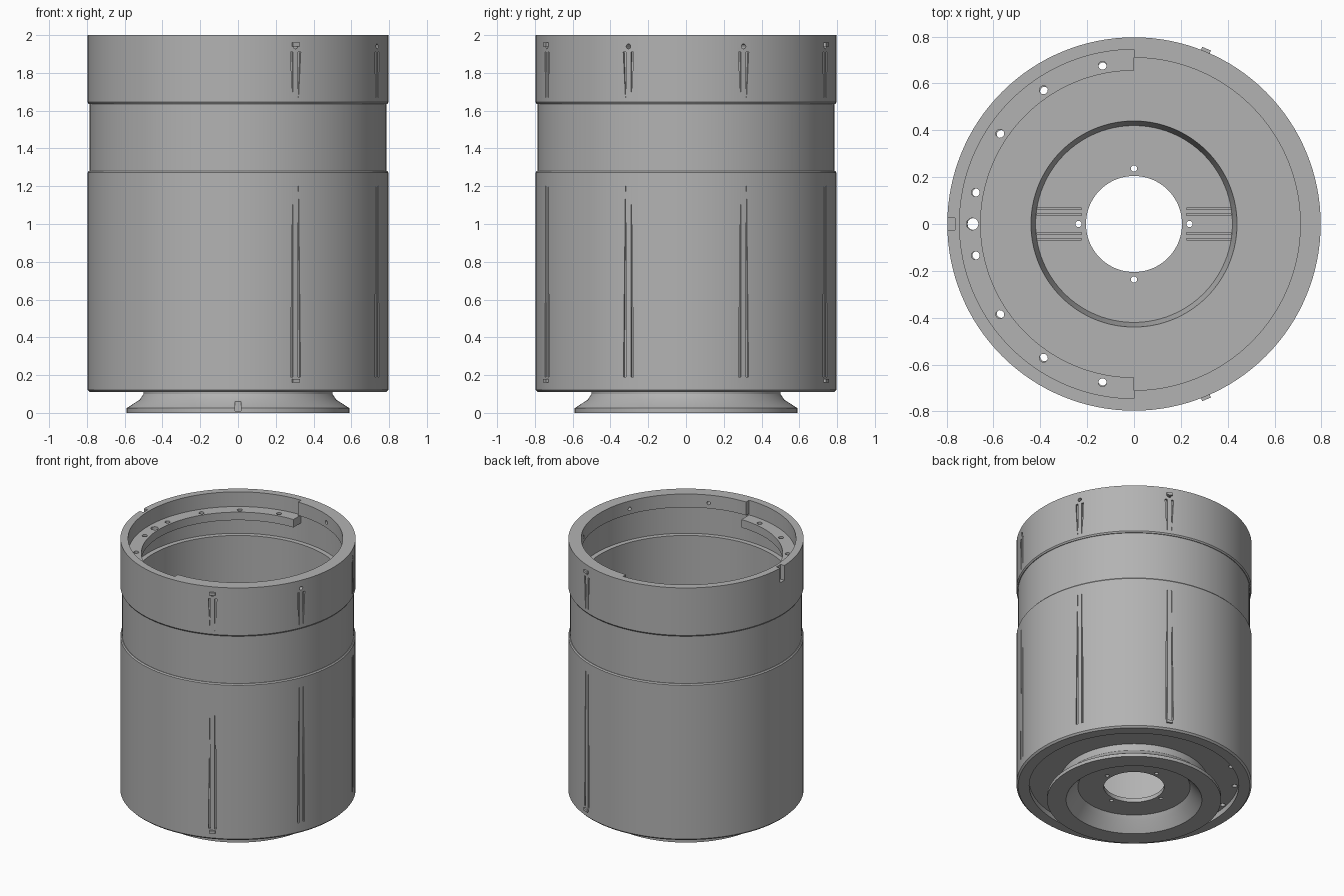
import bpy, bmesh
from math import sin, cos, radians, pi
from mathutils import Matrix, Vector

old = bpy.data.objects.get("Cube")
if old:
    bpy.data.objects.remove(old)

grey = bpy.data.materials.new("machined grey")
grey.use_nodes = True
colour = (0.45, 0.45, 0.45, 1)
grey.diffuse_color = colour
grey.node_tree.nodes["Principled BSDF"].inputs["Base Color"].default_value = colour


def add_object(name, bm):
    bmesh.ops.recalc_face_normals(bm, faces=bm.faces)
    mesh = bpy.data.meshes.new(name)
    bm.to_mesh(mesh)
    bm.free()
    mesh.materials.append(grey)
    obj = bpy.data.objects.new(name, mesh)
    bpy.context.collection.objects.link(obj)
    return obj


def revolve(name, profile, start=0, end=360, steps=128):
    """Spin a closed (radius, height) profile about z."""
    bm = bmesh.new()
    full = end - start == 360
    count = steps if full else steps + 1
    rings = []
    for i in range(count):
        a = radians(start + (end - start) * i / steps)
        rings.append([bm.verts.new((r * cos(a), r * sin(a), z)) for r, z in profile])
    for i in range(steps):
        p, q = rings[i], rings[(i + 1) % count]
        for j in range(len(profile)):
            k = (j + 1) % len(profile)
            bm.faces.new((p[j], q[j], q[k], p[k]))
    if not full:
        bm.faces.new(rings[0])
        bm.faces.new(rings[-1])
    return add_object(name, bm)


cutters = bmesh.new()


def cylinder(bm, matrix, radius, depth, sides=16):
    bmesh.ops.create_cone(bm, cap_ends=True, segments=sides, radius1=radius,
                          radius2=radius, depth=depth, matrix=matrix)


def box(bm, matrix, size):
    bmesh.ops.create_cube(bm, size=1, matrix=matrix @ Matrix.Diagonal((*size, 1)))


def polar(angle, radius, z):
    return (Matrix.Rotation(radians(angle), 4, 'Z')
            @ Matrix.Translation((radius, 0, z)))


def groove(angle, offset, wide_z, tip_z, width):
    """Tapered shallow cut along the outer wall."""
    m = Matrix.Rotation(radians(angle), 4, 'Z')
    lo = [m @ Vector((r, offset + s * width, wide_z)) for r, s in
          ((0.782, -1), (0.81, -1), (0.81, 1), (0.782, 1))]
    hi = [m @ Vector((r, offset * 0.7 + s * 0.002, tip_z)) for r, s in
          ((0.791, -1), (0.81, -1), (0.81, 1), (0.791, 1))]
    a, b = ([cutters.verts.new(v) for v in ring] for ring in (lo, hi))
    for i in range(4):
        k = (i + 1) % 4
        cutters.faces.new((a[i], a[k], b[k], b[i]))
    cutters.faces.new(a[::-1])
    cutters.faces.new(b)


# Main shell: outer wall with waist, stepped bore, floor, well and foot flange
shell = revolve("housing_shell", [
    (0.205, 0.10), (0.38, 0.10), (0.40, 0.07), (0.46, 0.0), (0.59, 0.0), (0.59, 0.025),
    (0.52, 0.07), (0.50, 0.10), (0.50, 0.15), (0.71, 0.15), (0.71, 0.11),
    (0.785, 0.11), (0.797, 0.122), (0.797, 1.272), (0.79, 1.28), (0.785, 1.28),
    (0.785, 1.635), (0.79, 1.635), (0.797, 1.645), (0.797, 2.0), (0.745, 2.0),
    (0.745, 1.69), (0.71, 1.69), (0.71, 0.22), (0.44, 0.22), (0.42, 0.13), (0.205, 0.13)])

# Half-round ledge on one side and matching lip on the other
ledge = revolve("screw_ledge", [(0.655, 1.83), (0.75, 1.83), (0.75, 1.89), (0.655, 1.89)],
                90, 270, 64)
lip = revolve("rim_lip", [(0.71, 1.90), (0.75, 1.90), (0.75, 2.0), (0.71, 2.0)],
              -90, 90, 64)

# Screw holes through the ledge and floor
for angle in (101.25, 124, 146, 168.75, 180, 191.25, 214, 236, 258.75):
    radius = 0.026 if angle == 180 else 0.018
    cylinder(cutters, polar(angle, 0.69, 1.86), radius, 0.2, 12)
    cylinder(cutters, polar(angle, 0.685, 0.17), radius, 0.24, 12)

# Radial holes and tapered grooves round the left side
for angle in (-67.5, -22.5, 22.5, 67.5):
    cylinder(cutters, polar(angle, 0.75, 1.94) @ Matrix.Rotation(pi / 2, 4, 'Y'),
             0.013, 0.2, 12)
    for side in (-1, 1):
        groove(angle, side * 0.022, 0.19, 1.2, 0.007)
        groove(angle, side * 0.022, 1.91, 1.67, 0.008)

# Small holes and radial grooves around the centre bore
for angle in (0, 90, 180, 270):
    cylinder(cutters, polar(angle, 0.237, 0.115), 0.014, 0.1, 12)
for angle in (0, 180):
    for y in (-0.065, -0.04, 0.04, 0.065):
        box(cutters, polar(angle, 0.32, 0.13) @ Matrix.Translation((0, y, 0)),
            (0.19, 0.008, 0.016))

# Alignment notch in the rim and vertical slot in the foot flange
box(cutters, polar(180, 0.79, 1.95), (0.05, 0.05, 0.12))
box(cutters, polar(-90, 0.58, 0.05), (0.09, 0.03, 0.08))

cutter = add_object("hole_cutters", cutters)
for obj in (shell, ledge, lip):
    mod = obj.modifiers.new("holes", 'BOOLEAN')
    mod.operation = 'DIFFERENCE'
    mod.solver = 'EXACT'
    mod.object = cutter
    bpy.context.view_layer.objects.active = obj
    bpy.ops.object.modifier_apply(modifier=mod.name)
bpy.data.objects.remove(cutter)

# Little raised nubs at the ends of the front and back grooves
nubs = bmesh.new()
for angle in (-67.5, 67.5):
    for z in (0.17, 1.95):
        box(nubs, polar(angle, 0.795, z), (0.03, 0.04, 0.02))
nub_obj = add_object("groove_nubs", nubs)

# Smooth round walls, sharp edges
bpy.ops.object.select_all(action='DESELECT')
for obj in (shell, ledge, lip):
    obj.select_set(True)
bpy.context.view_layer.objects.active = shell
bpy.ops.object.shade_smooth_by_angle(angle=radians(25))
